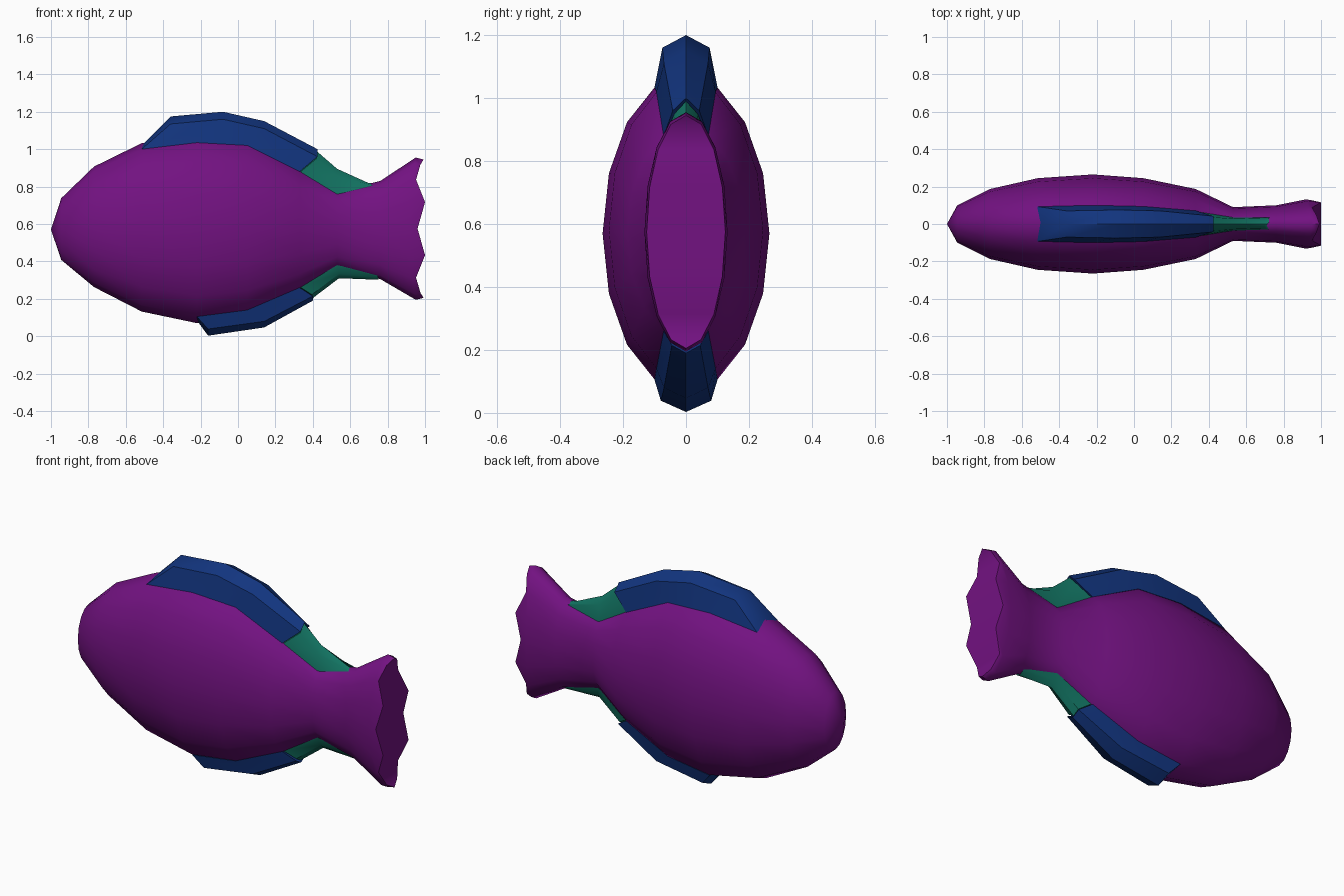
import bpy, bmesh, math

if "Cube" in bpy.data.objects:
    bpy.data.objects.remove(bpy.data.objects["Cube"])

N = 16  # sides of the body


def material(name, rgb):
    m = bpy.data.materials.new(name)
    m.diffuse_color = (*rgb, 1)
    m.use_nodes = True
    m.node_tree.nodes["Principled BSDF"].inputs["Base Color"].default_value = m.diffuse_color
    return m


purple = material("purple", (0.17, 0.006, 0.22))
blue = material("blue", (0.006, 0.035, 0.21))
green = material("green", (0.006, 0.17, 0.12))


def finish(name, bm, mat, angle):
    bmesh.ops.recalc_face_normals(bm, faces=bm.faces)
    mesh = bpy.data.meshes.new(name)
    bm.to_mesh(mesh)
    bm.free()
    mesh.materials.append(mat)
    ob = bpy.data.objects.new(name, mesh)
    bpy.context.collection.objects.link(ob)
    bpy.ops.object.select_all(action='DESELECT')
    ob.select_set(True)
    bpy.context.view_layer.objects.active = ob
    bpy.ops.object.shade_smooth_by_angle(angle=math.radians(angle))
    return ob


def bridge(bm, a, b):
    n = len(a)
    for i in range(n):
        j = (i + 1) % n
        bm.faces.new((a[i], a[j], b[j], b[i]))


# Body and tail: elliptical rings (x, half width, half height, centre z)
stations = [(-0.945, 0.10, 0.165, 0.573), (-0.77, 0.187, 0.322, 0.585),
            (-0.515, 0.245, 0.45, 0.582), (-0.22, 0.265, 0.50, 0.57),
            (0.05, 0.245, 0.475, 0.58), (0.33, 0.187, 0.335, 0.57),
            (0.53, 0.09, 0.205, 0.57), (0.76, 0.10, 0.262, 0.568),
            (0.92, 0.132, 0.38, 0.575), (0.96, 0.125, 0.37, 0.575)]
# wavy trailing edge: x at 0, 22.5, 45, 67.5 and 90 degrees
tail_edge = [0.96, 1.0, 0.952, 0.975, 0.992]

bm = bmesh.new()
rings = []
for k, (x, ry, rz, cz) in enumerate(stations):
    ring = []
    for i in range(N):
        a = 2 * math.pi * i / N
        px = x
        if k == 8:
            px = x + 0.03 * math.sin(a) ** 2
        if k == 9:
            px = tail_edge[min(i % 8, 8 - i % 8)]
        ring.append(bm.verts.new((px, ry * math.cos(a), cz + rz * math.sin(a))))
    rings.append(ring)
for a, b in zip(rings, rings[1:]):
    bridge(bm, a, b)
nose = bm.verts.new((-1, 0, 0.57))
for i in range(N):
    bm.faces.new((nose, rings[0][i], rings[0][(i + 1) % N]))
# tail end closed with strips running from side to side
end = rings[-1]
for i in range(-4, 4):
    quad = [end[i % N], end[(i + 1) % N], end[(7 - i) % N], end[(8 - i) % N]]
    bm.faces.new(list(dict.fromkeys(quad)))
finish("fish_body", bm, purple, 60)


# Fins: rows of base x, z, half width, then ridge x, z, half width
def fin(name, rows, side, mat):
    bm = bmesh.new()
    sections = []
    for xb, zb, wb, xt, zt, wt in rows:
        drop = side * min(0.04, 0.35 * abs(zt - zb))
        pts = [(xb, -wb, zb), (xt, -wt, zt - drop), (xt, 0, zt),
               (xt, wt, zt - drop), (xb, wb, zb), (xb, 0, zb + side * 0.02)]
        sections.append([bm.verts.new(p) for p in pts])
    for a, b in zip(sections, sections[1:]):
        bridge(bm, a, b)
    for s in (sections[0], sections[-1]):
        bm.faces.new((s[0], s[1], s[2], s[5]))
        bm.faces.new((s[5], s[2], s[3], s[4]))
    finish(name, bm, mat, 40)


fin("top_fin", [(-0.515, 1.0, 0.093, -0.36, 1.175, 0.07),
                (-0.22, 1.035, 0.10, -0.08, 1.20, 0.075),
                (0.05, 1.02, 0.094, 0.14, 1.15, 0.07),
                (0.33, 0.88, 0.071, 0.425, 1.0, 0.042)], 1, blue)
fin("bottom_fin", [(-0.22, 0.105, 0.10, -0.16, 0.003, 0.08),
                   (0.05, 0.14, 0.094, 0.14, 0.047, 0.07),
                   (0.33, 0.26, 0.071, 0.40, 0.19, 0.045)], -1, blue)
fin("top_rear_fin", [(0.33, 0.875, 0.068, 0.42, 0.99, 0.037),
                     (0.53, 0.76, 0.035, 0.53, 0.895, 0.028),
                     (0.74, 0.80, 0.035, 0.70, 0.818, 0.022)], 1, green)
fin("bottom_rear_fin", [(0.33, 0.265, 0.068, 0.395, 0.20, 0.037),
                        (0.53, 0.38, 0.035, 0.54, 0.31, 0.028),
                        (0.74, 0.335, 0.035, 0.75, 0.302, 0.022)], -1, green)
